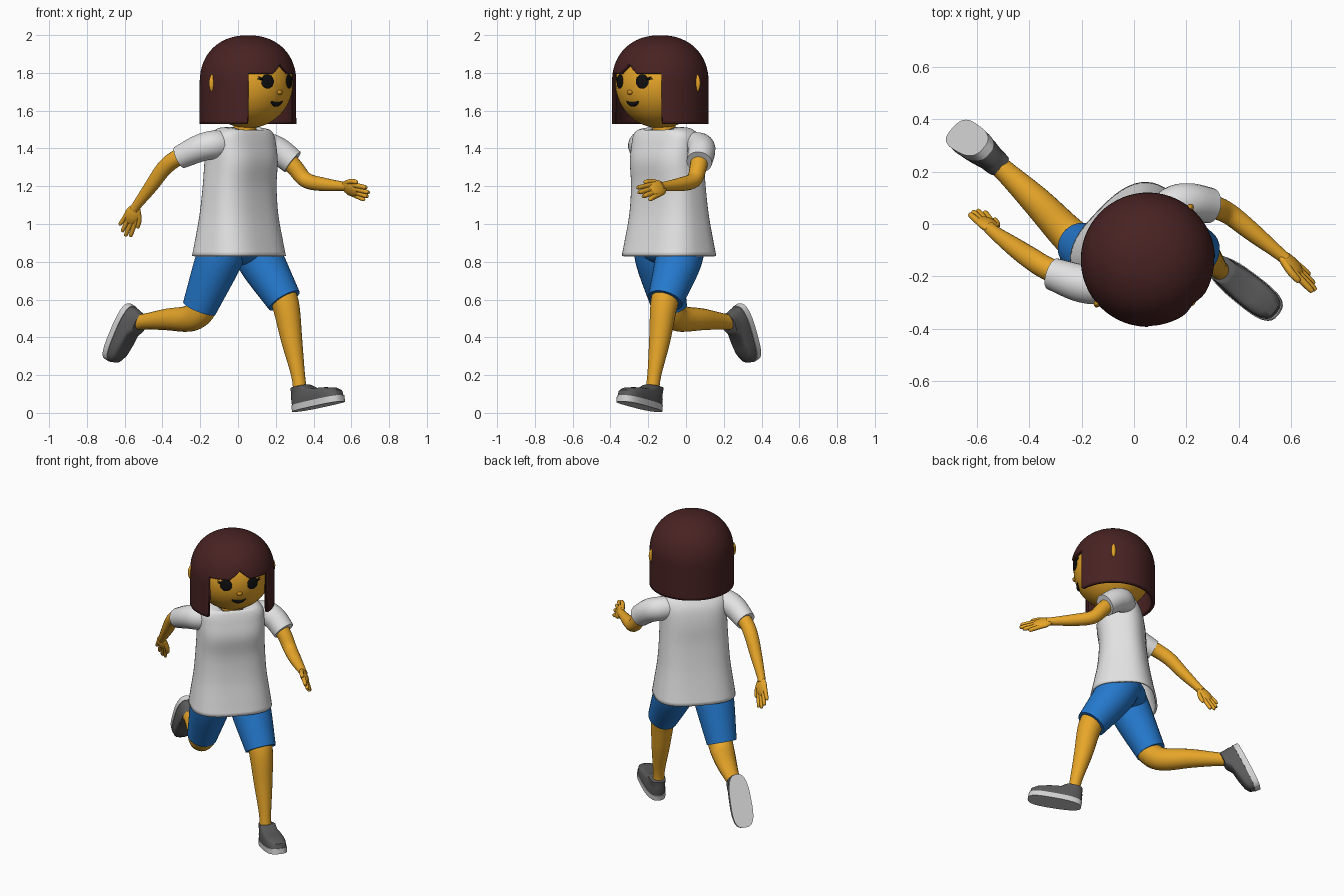
import bpy, bmesh, math
from mathutils import Vector, Matrix

if "Cube" in bpy.data.objects:
    bpy.data.objects.remove(bpy.data.objects["Cube"], do_unlink=True)

V = Vector


def material(name, r, g, b):
    m = bpy.data.materials.new(name)
    m.use_nodes = True
    m.diffuse_color = (r, g, b, 1)
    bsdf = next(n for n in m.node_tree.nodes if n.type == 'BSDF_PRINCIPLED')
    bsdf.inputs["Base Color"].default_value = (r, g, b, 1)
    bsdf.inputs["Roughness"].default_value = 0.7
    return m


SKIN = material("skin", .80, .38, .022)
NOSE = material("nose shade", .60, .26, .015)
HAIR = material("dark brown hair", .065, .016, .016)
WHITE = material("white cloth", .76, .76, .76)
BLUE = material("blue cloth", .018, .19, .61)
GREY = material("dark grey shoe", .10, .10, .10)
SOLE = material("light grey sole", .64, .64, .64)
BLACK = material("black", .005, .005, .005)

# Body directions: forward and left in the ground plane
A = math.radians(-44)
F = V((math.cos(A), math.sin(A), 0))
L = V((-math.sin(A), math.cos(A), 0))
UP = V((0, 0, 1))


def finish(name, bm, mat, angle=45, thick=0):
    bmesh.ops.remove_doubles(bm, verts=bm.verts, dist=1e-5)
    bmesh.ops.recalc_face_normals(bm, faces=bm.faces)
    me = bpy.data.meshes.new(name)
    bm.to_mesh(me)
    bm.free()
    me.materials.append(mat)
    ob = bpy.data.objects.new(name, me)
    bpy.context.collection.objects.link(ob)
    if thick:
        s = ob.modifiers.new("thickness", 'SOLIDIFY')
        s.thickness, s.offset = thick, 0
    bpy.ops.object.select_all(action='DESELECT')
    ob.select_set(True)
    bpy.context.view_layer.objects.active = ob
    bpy.ops.object.shade_smooth_by_angle(angle=math.radians(angle))


def loft(name, rings, mat, caps=True, closed=True, **kw):
    bm = bmesh.new()
    rows = [[bm.verts.new(p) for p in r] for r in rings]
    n = len(rows[0])
    for a, b in zip(rows, rows[1:]):
        for i in range(n if closed else n - 1):
            j = (i + 1) % n
            bm.faces.new((a[i], a[j], b[j], b[i]))
    if caps:
        bm.faces.new(rows[0])
        bm.faces.new(rows[-1])
    finish(name, bm, mat, **kw)


def spline(pts, steps):
    """Catmull-Rom through tuples of any length."""
    q = [V(p) for p in pts]
    q = [q[0] * 2 - q[1]] + q + [q[-1] * 2 - q[-2]]
    out = []
    for i in range(1, len(q) - 2):
        a, b, c, d = q[i - 1:i + 3]
        for k in range(steps):
            t = k / steps
            out.append((b * 2 + (c - a) * t + (a * 2 - b * 5 + c * 4 - d) * t * t
                        + (b * 3 - a - c * 3 + d) * t ** 3) / 2)
    return out + [q[-2]]


def tube(name, pts, mat, steps=5, sides=20):
    """Round limb through (x, y, z, radius) points."""
    path = spline(pts, steps)
    pos = [p.to_3d() for p in path]
    u, rings = None, []
    for i, p in enumerate(pos):
        t = (pos[min(i + 1, len(pos) - 1)] - pos[max(i - 1, 0)]).normalized()
        u = t.orthogonal() if u is None else u - t * u.dot(t)
        u.normalize()
        v, r = t.cross(u), max(path[i][3], .001)
        rings.append([p + (u * math.cos(a) + v * math.sin(a)) * r
                      for a in (math.tau * k / sides for k in range(sides))])
    loft(name, rings, mat)


def frame(origin, x, z):
    x = V(x).normalized()
    z = V(z)
    z = (z - x * z.dot(x)).normalized()
    m = Matrix((x, z.cross(x), z)).transposed().to_4x4()
    m.translation = origin
    return m


def ball(name, m, size, mat, seg=32):
    bm = bmesh.new()
    bmesh.ops.create_uvsphere(bm, u_segments=seg, v_segments=seg // 2, radius=1,
                              matrix=m @ Matrix.Diagonal((*size, 1)))
    finish(name, bm, mat, angle=60)


def rounded(c, p=.7):
    """Superellipse coordinate, boxier than a circle."""
    return math.copysign(abs(c) ** p, c)


# Shirt: height, forward offset, depth, width, dip at the front of the collar
HIP = V((.005, -.09, 0))
outline = [(.83, 0, .195, .243, 0), (.92, 0, .176, .23, 0), (1.05, 0, .152, .212, 0),
           (1.2, .005, .138, .202, 0), (1.33, .016, .141, .197, 0), (1.42, .016, .125, .196, 0),
           (1.47, .022, .105, .188, 0), (1.5, .03, .085, .15, .008), (1.508, .032, .068, .085, .025)]


def cloth_ring(z, off, a, b, dip, n=48):
    return [HIP + UP * (z - dip * max(0, math.cos(t))) + F * (off + a * rounded(math.cos(t)))
            + L * b * rounded(math.sin(t)) for t in (math.tau * k / n for k in range(n))]


loft("shirt", [cloth_ring(*s) for s in spline(outline, 4)], WHITE, caps=False, thick=.012)
ball("shorts_seat", frame(HIP + UP * .87, F, UP), (.135, .19, .09), BLUE)
tube("neck", [(.03, -.11, 1.42, .07), (.035, -.115, 1.5, .062), (.045, -.125, 1.6, .062)], SKIN)

# Legs
tube("left_shorts_leg", [(.075, -.02, .9, .125), (.13, -.045, .79, .122),
                         (.245, -.11, .595, .094)], BLUE, sides=28)
tube("right_shorts_leg", [(-.065, -.155, .9, .125), (-.11, -.14, .79, .122),
                          (-.205, -.085, .553, .092)], BLUE, sides=28)
tube("left_leg", [(.2, -.085, .68, .078), (.25, -.115, .58, .073), (.285, -.14, .38, .056),
                  (.318, -.168, .2, .037), (.33, -.18, .1, .037)], SKIN)
tube("right_leg", [(-.165, -.105, .63, .075), (-.195, -.085, .545, .076), (-.255, -.035, .5, .07),
                   (-.37, .085, .495, .058), (-.48, .19, .485, .043), (-.525, .23, .48, .04)], SKIN)


# Shoes, built heel to toe along local x with the sole at z = 0
def footprint(m, z, x0, x1, w, n=36):
    mid, half = (x0 + x1) / 2, (x1 - x0) / 2
    return [m @ V((mid + half * rounded(math.cos(t)),
                   w * rounded(math.sin(t)) * (1 + .1 * math.cos(t)), z))
            for t in (math.tau * k / n for k in range(n))]


def shoe(side, heel, toe_dir, up):
    m = frame(heel, toe_dir, up)
    loft(side + "_sole", [footprint(m, z, 0, .328, .065) for z in (0, .034)], SOLE)
    loft(side + "_shoe", [footprint(m, *r) for r in (
        (.034, .004, .324, .062), (.062, .004, .319, .061), (.08, .006, .29, .057),
        (.092, .008, .235, .053), (.1, .01, .16, .05), (.125, .012, .12, .048),
        (.127, .018, .114, .042))], GREY)


shoe("left", (.298, -.145, .005), (.28, -.22, .062), UP)
shoe("right", (-.575, .288, .58), (-.12, .078, -.3), (.68, -.62, -.2))

# Sleeves and arms
tube("left_sleeve", [(.08, 0, 1.415, .07), (.15, .07, 1.41, .074), (.215, .082, 1.385, .073),
                     (.29, .07, 1.328, .068)], WHITE)
tube("right_sleeve", [(-.04, -.17, 1.42, .068), (-.12, -.225, 1.42, .076), (-.2, -.226, 1.402, .073),
                      (-.31, -.19, 1.352, .062)], WHITE)
tube("left_arm", [(.22, .08, 1.39, .05), (.3, .065, 1.3, .045), (.36, .04, 1.232, .041),
                  (.45, -.03, 1.21, .036), (.55, -.11, 1.2, .025), (.58, -.135, 1.197, .024)], SKIN)
tube("right_arm", [(-.23, -.21, 1.39, .048), (-.33, -.17, 1.345, .044), (-.395, -.13, 1.29, .042),
                   (-.46, -.085, 1.2, .036), (-.535, -.03, 1.1, .025), (-.55, -.015, 1.075, .024)], SKIN)


def hand(side, wrist, along, thumb_side, size):
    m = frame(wrist, along, thumb_side)

    def finger(name, pts):
        tube(side + "_" + name, [(*(m @ V((x * size, y * size, z * size))), r * size)
                                 for x, y, z, r in pts], SKIN, steps=3, sides=10)

    ball(side + "_palm", m @ Matrix.Translation((.06 * size, 0, 0)),
         (.065 * size, .022 * size, .046 * size), SKIN, 20)
    for k in range(4):
        z = .028 - k * .02
        reach = (.19, .2, .185, .155)[k]
        finger("finger_%d" % (k + 1), [(.06, 0, z, .013), (.11, 0, z * 1.15, .0135),
                                      (reach - .01, 0, z * 1.35, .011), (reach, 0, z * 1.36, .002)])
    finger("thumb", [(.03, 0, .025, .015), (.075, 0, .048, .014),
                     (.115, 0, .054, .011), (.123, 0, .054, .002)])


hand("left", (.555, -.112, 1.2), (.16, -.155, -.05), UP - L * .5, 1.0)
hand("right", (-.538, -.025, 1.095), (-.065, .075, -.15), F + L * .55, .93)

# Head with ears
HEAD = V((.053, -.136, 1.745))
R = .238
ball("head", frame(HEAD, F, UP), (R, R, R), SKIN, 48)
for side, s in (("left", 1), ("right", -1)):
    ball(side + "_ear", frame(HEAD + L * s * .243 - F * .022, F, UP), (.016, .027, .05), SKIN, 20)


# Bobbed hair: a domed shell open around the face, with a parted fringe
def hair_column(deg, rows=32):
    rad, height, drop = .245, .243, .215
    d = abs(deg)
    bottom = -drop if d > 46 else .05 + .05 * max(0, 1 - d / 14)
    out = F * math.cos(math.radians(deg)) + L * math.sin(math.radians(deg))
    low = bottom / drop if bottom < 0 else math.asin((bottom / height) ** (1 / .9))
    col = []
    for k in range(rows + 1):
        s = max(low, -1 + (math.pi / 2 + 1) * k / rows)
        if s < 0:
            r, z = rad, s * drop
        else:
            r, z = rad * max(0, math.cos(s)) ** .9, height * math.sin(s) ** .9
        col.append(HEAD + out * r + UP * z)
    return col


half = [2 * k for k in range(23)] + [45.6, 46.4] + [48 + 6 * k for k in range(22)]
columns = [hair_column(a) for a in [-a for a in reversed(half[1:])] + half + [180]]
loft("hair", columns + columns[:1], HAIR, caps=False, closed=False, angle=60, thick=.022)


# Face details lying on the head surface
def on_face(l, z, lift=0):
    n = (F * math.sqrt(R * R - l * l - z * z) + L * l + UP * z).normalized()
    return HEAD + n * (R + lift), n


for side, s in (("left", 1), ("right", -1)):
    p, n = on_face(s * .082, .01)
    ball(side + "_eye", frame(p, n, UP), (.007, .037, .038), BLACK, 24)
    for k, (dl, dz) in enumerate(((.05, .012), (.046, .024))):
        a, b = on_face(s * .102, .02, .003)[0], on_face(s * (.082 + dl), .01 + dz, .004)[0]
        tube("%s_eyelash_%d" % (side, k + 1), [(*a, .005), (*b, .002)], BLACK, steps=2, sides=8)

p, n = on_face(0, -.048)
ball("nose", frame(p, n, UP), (.013, .018, .013), NOSE, 16)

smile = []
for k in range(9):
    t = k / 4 - 1
    smile.append((*on_face(t * .046, -.112 + .018 * t * t, -.004)[0], .004 + .01 * (1 - t * t)))
tube("mouth", smile, BLACK, steps=2, sides=10)
